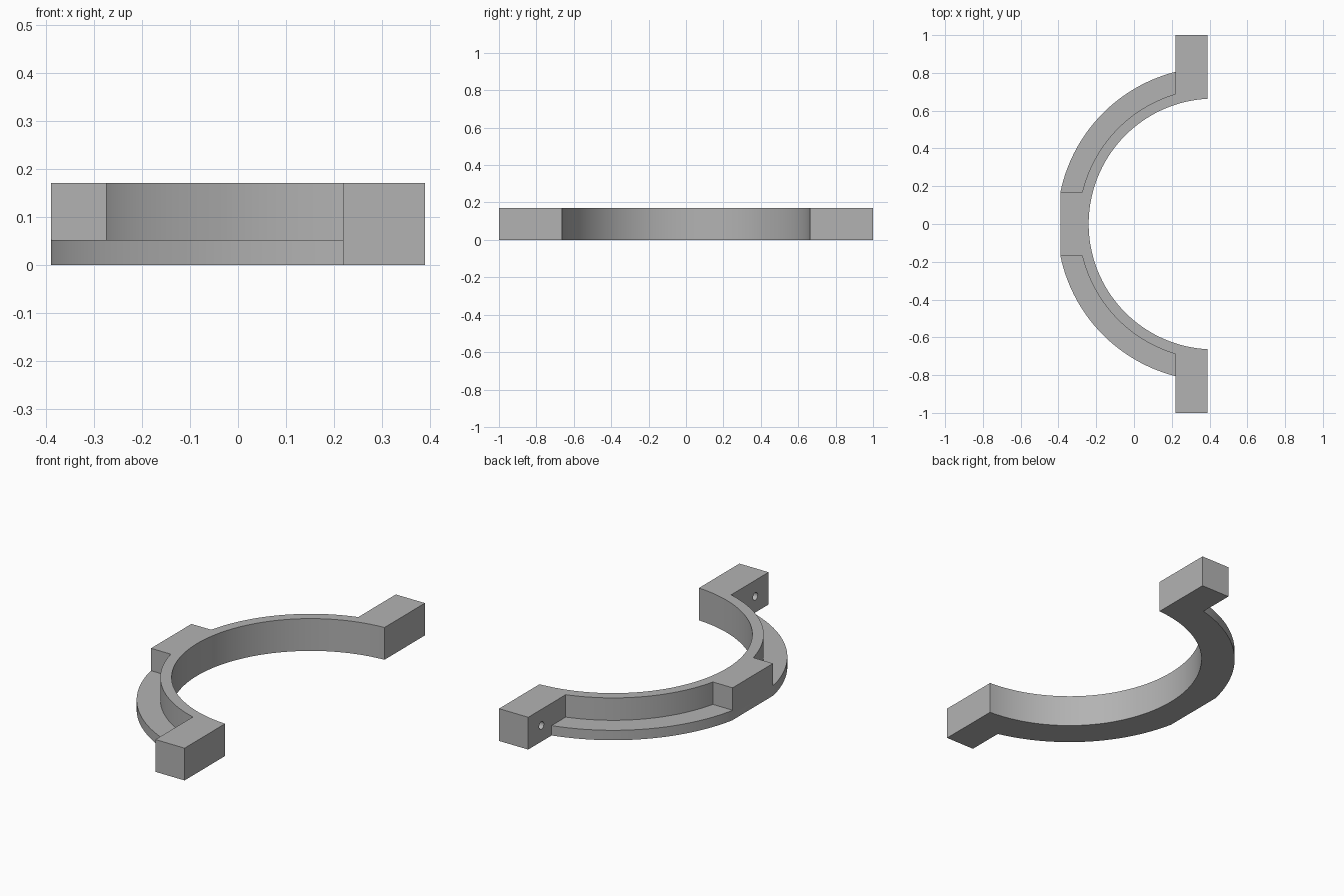
import bpy, bmesh
from math import acos, asin, cos, sin, pi
from mathutils import Matrix, Vector

# Main dimensions
CX = 0.424                               # centre of the arcs on x
R_IN, R_STEP, R_OUT = 0.664, 0.718, 0.831
X_BACK, X_LUG, X_END = -0.389, 0.219, 0.389
PAD, HEIGHT, LEDGE = 0.168, 0.17, 0.052
HOLE_R, HOLE_Y, HOLE_DEPTH = 0.02, 0.89, 0.12

cube = bpy.data.objects.get("Cube")
if cube:
    bpy.data.objects.remove(cube)

grey = bpy.data.materials.new("plain_grey")
grey.use_nodes = True
colour = (0.45, 0.45, 0.45, 1)
grey.diffuse_color = colour
grey.node_tree.nodes["Principled BSDF"].inputs["Base Color"].default_value = colour


def arc(r, a, b, n):
    """Points on a circle about the arc centre, from angle a to b."""
    return [(CX + r * cos(a + (b - a) * i / n), r * sin(a + (b - a) * i / n))
            for i in range(n + 1)]


def at_x(r, x):
    return acos((x - CX) / r)


def at_y(r, y):
    return pi - asin(y / r)


def make_object(name, bm):
    bmesh.ops.recalc_face_normals(bm, faces=bm.faces)
    mesh = bpy.data.meshes.new(name)
    bm.to_mesh(mesh)
    bm.free()
    mesh.materials.append(grey)
    obj = bpy.data.objects.new(name, mesh)
    bpy.context.collection.objects.link(obj)
    return obj


def prism(name, points, z0, z1):
    bm = bmesh.new()
    face = bm.faces.new([bm.verts.new((x, y, z0)) for x, y in points])
    top = bmesh.ops.extrude_face_region(bm, geom=[face])["geom"]
    bmesh.ops.translate(bm, vec=(0, 0, z1 - z0),
                        verts=[v for v in top if isinstance(v, bmesh.types.BMVert)])
    return make_object(name, bm)


def mirrored(points):
    return [(x, -y) for x, y in reversed(points)]


# Half ring with end lugs and a flat back
flat_angle = at_x(R_OUT, X_BACK)
outer = [(X_END, 1), (X_LUG, 1)] + arc(R_OUT, at_x(R_OUT, X_LUG), flat_angle, 40)
end_angle = at_x(R_IN, X_END)
inner = arc(R_IN, 2 * pi - end_angle, end_angle, 96)
bracket = prism("half_ring_bracket", outer + mirrored(outer) + inner, 0, HEIGHT)

# Pockets that leave the low outer ledge
pocket = arc(R_STEP, at_x(R_STEP, X_LUG), at_y(R_STEP, PAD), 40)
pocket += [(-0.5, PAD), (-0.5, 0.9), (X_LUG, 0.9)]
cutters = [prism("pocket_cutter", p, LEDGE, HEIGHT + 0.1)
           for p in (pocket, mirrored(pocket))]

# Blind screw holes in the back of each lug
for side in (1, -1):
    bm = bmesh.new()
    place = (Matrix.Translation(Vector((X_LUG, side * HOLE_Y, HEIGHT / 2)))
             @ Matrix.Rotation(pi / 2, 4, "Y"))
    bmesh.ops.create_cone(bm, cap_ends=True, segments=24, radius1=HOLE_R,
                          radius2=HOLE_R, depth=2 * HOLE_DEPTH, matrix=place)
    cutters.append(make_object("hole_cutter", bm))

for cutter in cutters:
    cutter.hide_render = True
    mod = bracket.modifiers.new(cutter.name, "BOOLEAN")
    mod.operation, mod.solver, mod.object = "DIFFERENCE", "EXACT", cutter

# Bake the cuts and drop the cutters
graph = bpy.context.evaluated_depsgraph_get()
baked = bpy.data.meshes.new_from_object(bracket.evaluated_get(graph))
bracket.modifiers.clear()
bracket.data = baked
for cutter in cutters:
    bpy.data.objects.remove(cutter)

bpy.ops.object.select_all(action="DESELECT")
bracket.select_set(True)
bpy.context.view_layer.objects.active = bracket
bpy.ops.object.shade_smooth_by_angle()
